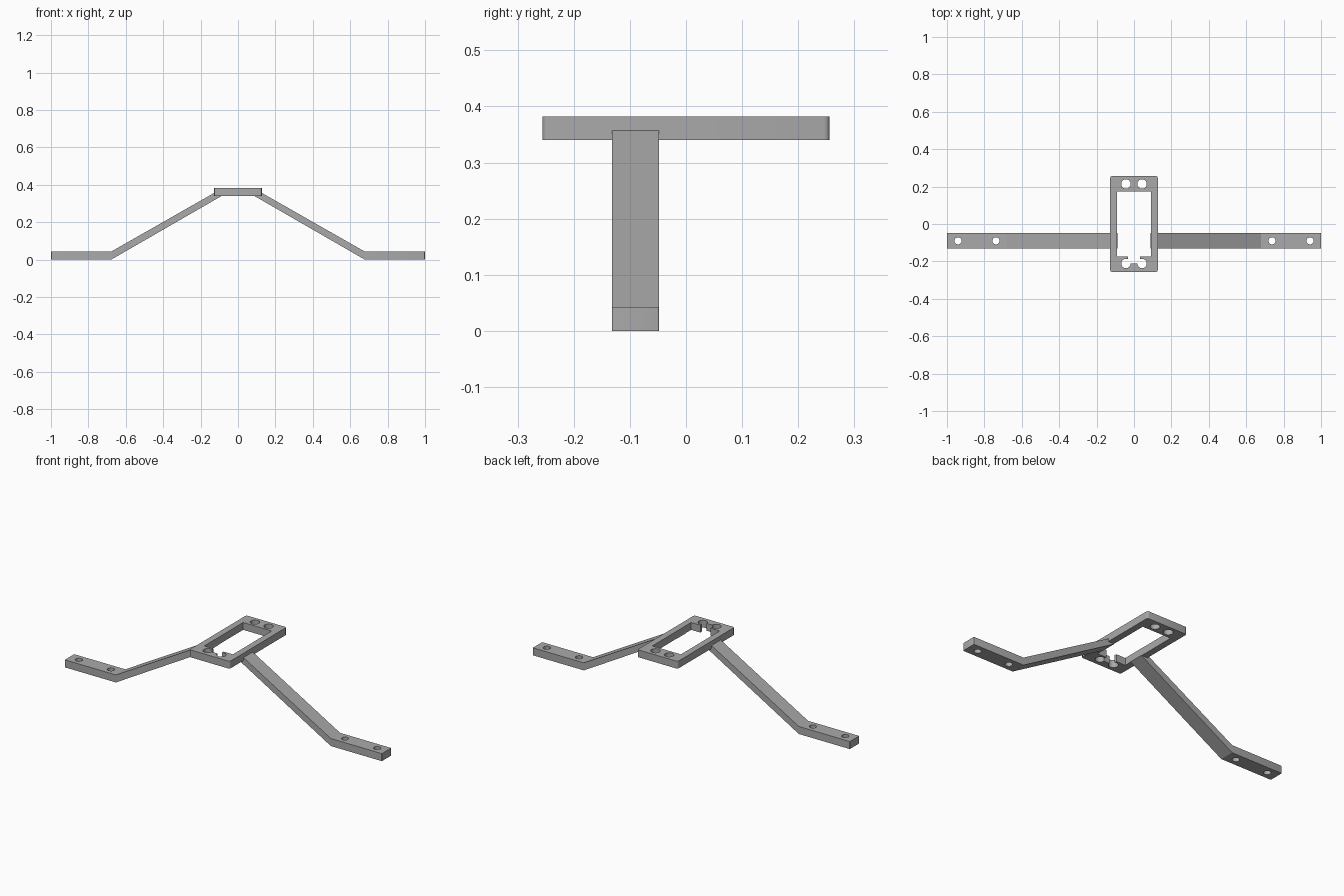
import bpy, bmesh
from mathutils import Matrix

cube = bpy.data.objects.get("Cube")
if cube:
    bpy.data.objects.remove(cube, do_unlink=True)

gray = bpy.data.materials.new("plain gray")
gray.use_nodes = True
GRAY = (0.4, 0.4, 0.4, 1)
gray.diffuse_color = GRAY
gray.node_tree.nodes["Principled BSDF"].inputs["Base Color"].default_value = GRAY


def add_object(name, bm):
    bmesh.ops.recalc_face_normals(bm, faces=bm.faces)
    mesh = bpy.data.meshes.new(name)
    bm.to_mesh(mesh)
    bm.free()
    mesh.materials.append(gray)
    obj = bpy.data.objects.new(name, mesh)
    bpy.context.collection.objects.link(obj)
    return obj


def box(name, x, y, z, corner=0):
    """Box from three (low, high) ranges, with rounded upright edges."""
    bm = bmesh.new()
    bmesh.ops.create_cube(bm, size=1)
    for v in bm.verts:
        v.co = [lo + (c + 0.5) * (hi - lo) for c, (lo, hi) in zip(v.co, (x, y, z))]
    if corner:
        upright = [e for e in bm.edges if abs(e.verts[0].co.z - e.verts[1].co.z) > 0.01]
        bmesh.ops.bevel(bm, geom=upright, offset=corner, segments=4,
                        profile=0.5, affect='EDGES')
    return add_object(name, bm)


def drill(name, x, y, z, radius):
    bm = bmesh.new()
    bmesh.ops.create_cone(bm, cap_ends=True, segments=32, radius1=radius, radius2=radius,
                          depth=0.2, matrix=Matrix.Translation((x, y, z)))
    return add_object(name, bm)


def cut(obj, cutters):
    """Subtract each cutter in turn, then discard it."""
    bpy.context.view_layer.objects.active = obj
    for cutter in cutters:
        mod = obj.modifiers.new("cut", 'BOOLEAN')
        mod.operation = 'DIFFERENCE'
        mod.solver = 'EXACT'
        mod.object = cutter
        bpy.ops.object.modifier_apply(modifier=mod.name)
        bpy.data.objects.remove(cutter, do_unlink=True)


def smooth(obj):
    bpy.ops.object.select_all(action='DESELECT')
    obj.select_set(True)
    bpy.context.view_layer.objects.active = obj
    bpy.ops.object.shade_smooth_by_angle(angle=0.5)


# Raised mounting frame: window, cable notch and four screw holes
TOP, UNDER = 0.382, 0.34
frame = box("mounting_frame", (-0.127, 0.127), (-0.256, 0.256), (UNDER, TOP), 0.01)
cutters = [
    box("window_cutter", (-0.09, 0.09), (-0.175, 0.175), (0.3, 0.45)),
    box("notch_cutter", (-0.032, 0.032), (-0.212, -0.15), (0.29, 0.46)),
]
for side in (-1, 1):
    for y in (-0.211, 0.214):
        cutters.append(drill("screw_cutter", side * 0.043, y, 0.36, 0.025))
cut(frame, cutters)
smooth(frame)

# Bent arms: sloping strut with a flat drilled foot
BEND, THICK = 0.678, 0.043
FRONT, BACK = -0.132, -0.048
for side, label in ((1, "left"), (-1, "right")):
    profile = [(1, 0), (1, THICK), (BEND, THICK), (0.127, 0.357),
               (0.092, 0.357), (0.088, UNDER), (BEND, 0)]
    bm = bmesh.new()
    face = bm.faces.new([bm.verts.new((side * x, FRONT, z)) for x, z in profile])
    swept = bmesh.ops.extrude_face_region(bm, geom=[face])["geom"]
    bmesh.ops.translate(bm, vec=(0, BACK - FRONT, 0),
                        verts=[g for g in swept if isinstance(g, bmesh.types.BMVert)])
    ends = [e for e in bm.edges if all(abs(v.co.x) > 0.99 for v in e.verts)
            and abs(e.verts[0].co.z - e.verts[1].co.z) > 0.01]
    bmesh.ops.bevel(bm, geom=ends, offset=0.004, segments=3, profile=0.5, affect='EDGES')
    arm = add_object(label + "_arm", bm)
    cut(arm, [drill("bolt_cutter", side * x, -0.09, 0.02, 0.019) for x in (0.738, 0.941)])
    smooth(arm)
